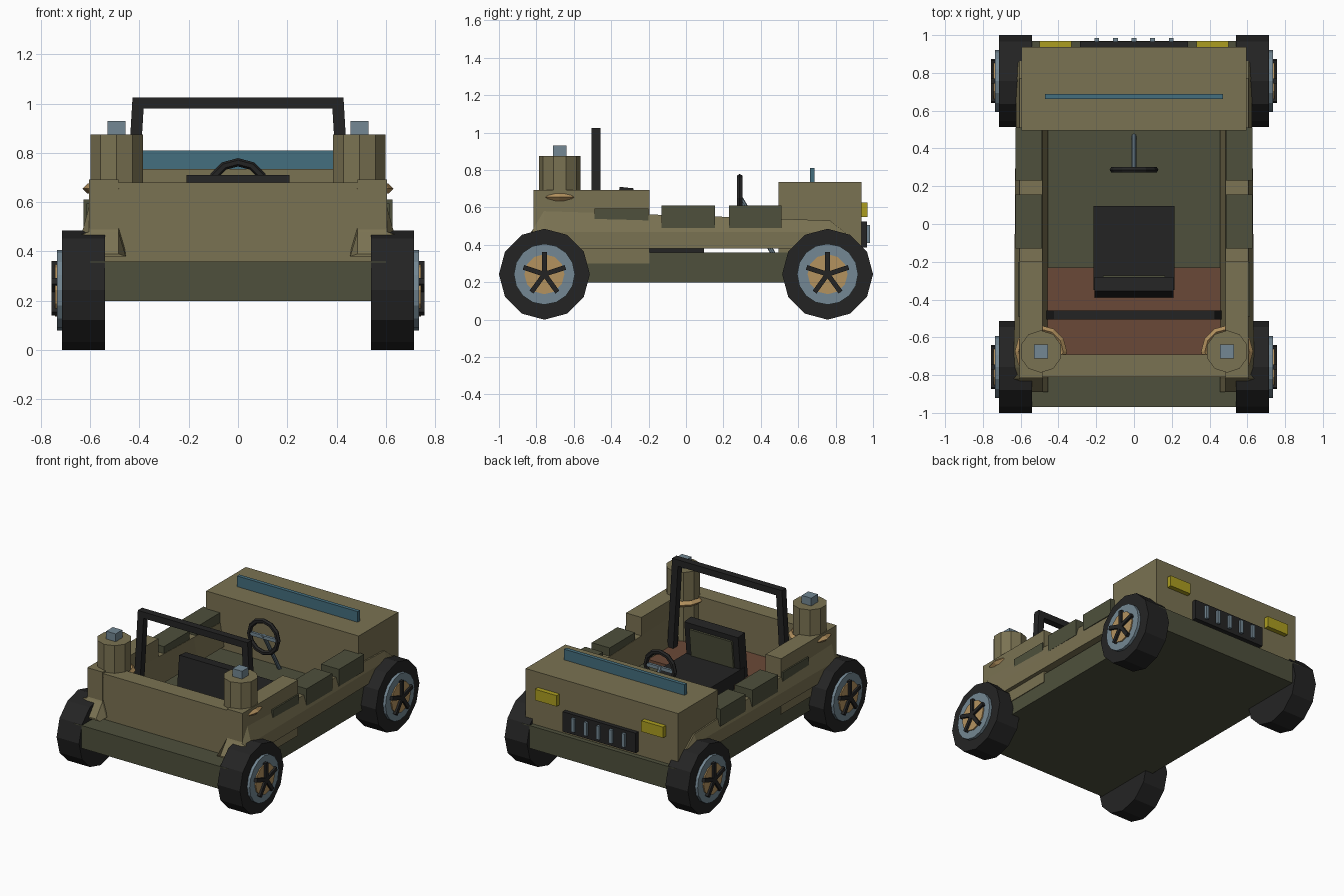
import bpy, bmesh, math
from mathutils import Matrix, Vector

if "Cube" in bpy.data.objects:
    bpy.data.objects.remove(bpy.data.objects["Cube"])


def mat(name, r, g, b):
    m = bpy.data.materials.new(name)
    m.diffuse_color = [(c / 255 / 12.92) if c < 11 else ((c / 255 + 0.055) / 1.055) ** 2.4
                       for c in (r, g, b)] + [1]
    m.use_nodes = True
    m.node_tree.nodes["Principled BSDF"].inputs["Base Color"].default_value = m.diffuse_color
    return m


OLIVE = mat("olive", 122, 114, 82)
DARK = mat("dark olive", 78, 80, 60)
BLACK = mat("black", 36, 36, 36)
STEEL = mat("blue grey", 115, 135, 147)
GLASS = mat("teal glass", 68, 110, 126)
BROWN = mat("brown", 106, 73, 55)
TAN = mat("tan", 180, 146, 95)
YELLOW = mat("yellow", 172, 158, 32)


def finish(bm, name, m):
    bmesh.ops.recalc_face_normals(bm, faces=bm.faces)
    me = bpy.data.meshes.new(name)
    bm.to_mesh(me)
    bm.free()
    me.materials.append(m)
    ob = bpy.data.objects.new(name, me)
    bpy.context.collection.objects.link(ob)
    return ob


def box(name, m, x, y, z):
    bm = bmesh.new()
    bmesh.ops.create_cube(bm, size=1)
    for v in bm.verts:
        v.co = [(a + b) / 2 + c * (b - a) for (a, b), c in zip((x, y, z), v.co)]
    return finish(bm, name, m)


def tube(name, m, p, q, r, n):
    """Closed cylinder from p to q."""
    p, q = Vector(p), Vector(q)
    d = q - p
    bm = bmesh.new()
    rot = d.to_track_quat('Z', 'Y').to_matrix().to_4x4()
    bmesh.ops.create_cone(bm, cap_ends=True, segments=n, radius1=r, radius2=r, depth=d.length,
                          matrix=Matrix.Translation((p + q) / 2) @ rot)
    return finish(bm, name, m)


def loft(name, m, rings, closed=False):
    """Skin a list of rings; closed joins last to first, otherwise ends are capped."""
    bm = bmesh.new()
    vs = [[bm.verts.new(c) for c in r] for r in rings]
    n = len(rings[0])
    pairs = list(zip(vs, vs[1:])) + ([(vs[-1], vs[0])] if closed else [])
    for a, b in pairs:
        for i in range(n):
            j = (i + 1) % n
            bm.faces.new((a[i], a[j], b[j], b[i]))
    if not closed:
        bm.faces.new(vs[0])
        bm.faces.new(vs[-1])
    return finish(bm, name, m)


def torus(name, m, center, R, r, n, k, axis):
    rings = []
    for i in range(n):
        a = 2 * math.pi * i / n
        ring = []
        for j in range(k):
            b = 2 * math.pi * j / k
            d = R + r * math.cos(b)
            u, v, w = d * math.cos(a), d * math.sin(a), r * math.sin(b)
            ring.append(Vector(center) + Vector((u, v, w) if axis == 'Z' else (u, w, v)))
        rings.append(ring)
    return loft(name, m, rings, True)


def span(s, a, b):
    return (a, b) if s > 0 else (-b, -a)


# Chassis, hood, rear deck and tailgate
box("chassis", DARK, (-.60, .60), (-.97, .97), (.20, .36))
box("hood", OLIVE, (-.595, .595), (.495, .937), (.355, .735))
box("rear_floor", BROWN, (-.47, .47), (-.70, -.23), (.355, .39))
box("rear_wall", OLIVE, (-.60, .60), (-.81, -.69), (.355, .68))
box("windshield", GLASS, (-.47, .47), (.662, .688), (.73, .81))

# Grille with bars
box("grille", BLACK, (-.285, .285), (.93, .967), (.385, .525))
for i in range(5):
    x = (i - 2) * .098
    box("grille_bar", STEEL, (x - .012, x + .012), (.96, .984), (.41, .505))

# Seat: cushion and slightly tilted back with a panel
box("seat_cushion", BLACK, (-.215, .215), (-.35, .095), (.355, .47))
for name, m, x, y, z in (("seat_back", BLACK, .21, (-.39, -.315), (.38, .712)),
                         ("seat_panel", DARK, .165, (-.32, -.302), (.47, .675))):
    ob = box(name, m, (-x, x), y, z)
    pivot = Matrix.Translation((0, -.39, .38))
    ob.data.transform(pivot @ Matrix.Rotation(math.radians(-6), 4, 'X') @ pivot.inverted())

# Steering wheel
torus("steering_wheel", BLACK, (0, .287, .65), .112, .017, 12, 6, 'Y')
tube("steering_column", STEEL, (0, .285, .66), (0, .48, .33), .013, 8)
box("steering_spoke", STEEL, (-.105, .105), (.278, .296), (.638, .662))

# Roll bar: arch with legs leaning outward
arch = [(.467, .37, .42, .37), (.428, 1.025, .383, .98)]
arch += [(-a, b, -c, d) for a, b, c, d in reversed(arch)]
loft("roll_bar", BLACK, [[(a, -.505, b), (c, -.505, d), (c, -.457, d), (a, -.457, b)]
                         for a, b, c, d in arch])

for s in (1, -1):
    # Headlights
    box("headlight", YELLOW, span(s, .33, .50), (.93, .97), (.55, .627))

    # Side panel with flared outer edge, running into the fenders
    rings = []
    for y, top, out in ((-.89, .39, .60), (-.82, .48, .635), (-.76, .58, .635), (.2, .55, .63),
                        (.77, .53, .622), (.86, .46, .615), (.93, .39, .60)):
        mid = min(.47, top - .005)
        rings.append([(s * x, y, z) for x, z in
                      ((.455, .38), (.485, top), (.605, top), (out, mid), (out, .38))])
    loft("side_panel", OLIVE, rings)
    box("rear_quarter", OLIVE, span(s, .485, .605), (-.815, -.195), (.30, .692))

    # Side pads
    for y0, y1, z, out in ((.23, .51, .61, .627), (-.13, .155, .61, .627), (-.49, -.2, .595, .615)):
        box("side_pad", DARK, span(s, .487, out), (y0, y1), (.49, z))

    # Fuel drums with cap and strap
    x = s * .493
    tube("drum", OLIVE, (x, -.675, .38), (x, -.675, .875), .112, 10)
    box("drum_cap", STEEL, (x - .037, x + .037), (-.712, -.638), (.87, .93))
    torus("drum_strap", TAN, (x, -.675, .655), .118, .02, 12, 4, 'Z')

    # Wheels: tyre, rim, hub disc and five spokes
    for y in (-.757, .757):
        def disc(name, m, x0, x1, r, n):
            # Built along Z, then turned so corners lie on the axes
            bm = bmesh.new()
            bmesh.ops.create_cone(bm, cap_ends=True, segments=n, radius1=r, radius2=r, depth=x1 - x0)
            bm.transform(Matrix.Translation((s * (x0 + x1) / 2, y, .243))
                         @ Matrix.Rotation(math.pi / 2, 4, 'Y'))
            finish(bm, name, m)
        disc("tyre", BLACK, .54, .715, .243, 12)
        disc("rim", STEEL, .70, .735, .163, 16)
        disc("hub_disc", TAN, .72, .743, .107, 12)
        for i in range(5):
            ob = box("wheel_spoke", BLACK, span(s, .72, .757), (-.013, .013), (0, .118))
            ob.data.transform(Matrix.Translation((0, y, .243))
                              @ Matrix.Rotation(2 * math.pi * i / 5, 4, 'X'))
